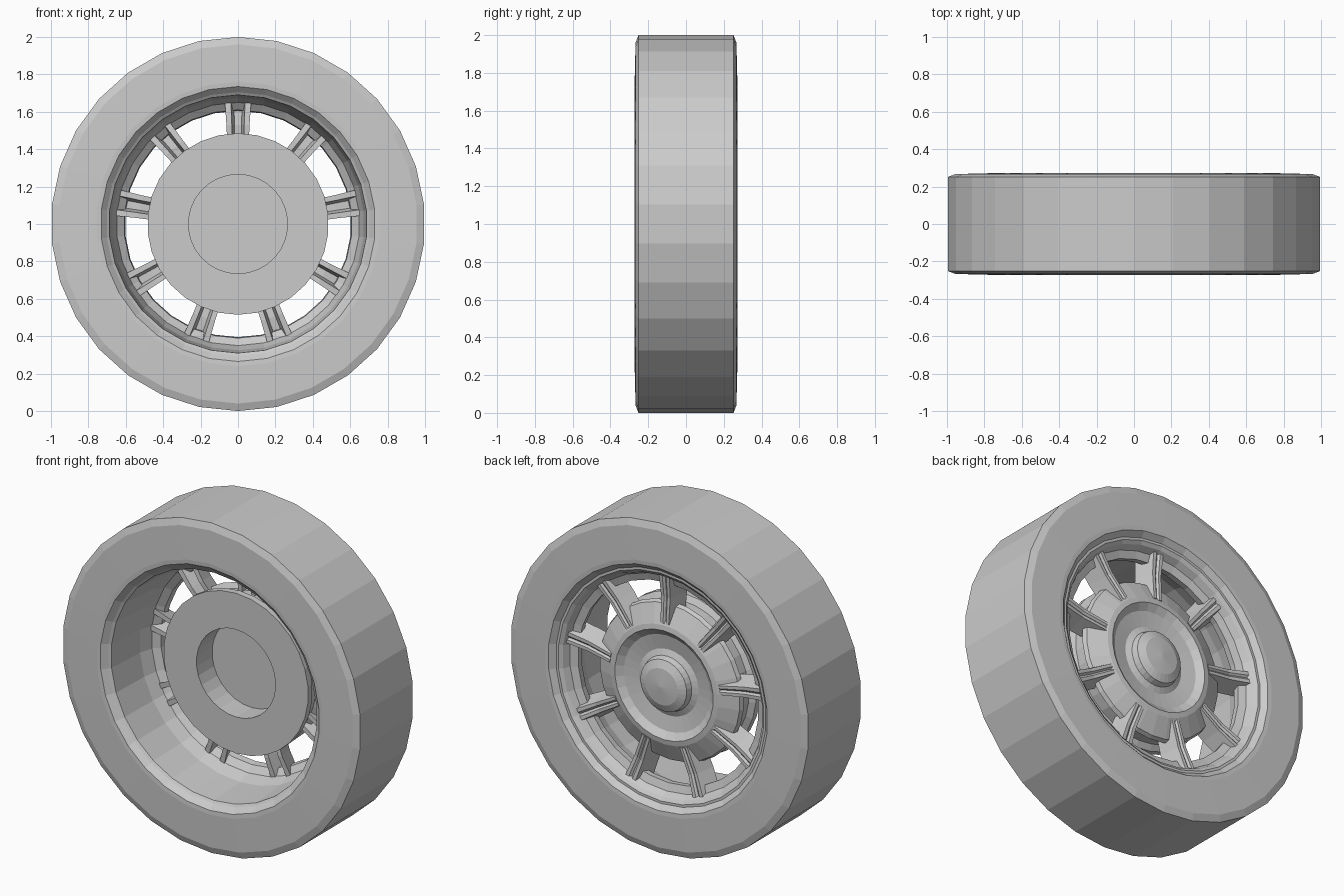
import bpy, bmesh, math
from mathutils import Matrix, Vector

cube = bpy.data.objects.get("Cube")
if cube:
    bpy.data.objects.remove(cube, do_unlink=True)

grey = bpy.data.materials.new("plain_grey")
grey.use_nodes = True
grey.diffuse_color = (0.6, 0.6, 0.6, 1)
grey.node_tree.nodes["Principled BSDF"].inputs["Base Color"].default_value = (0.6, 0.6, 0.6, 1)
CENTRE = Vector((0, 0, 1))


def finish(bm, name):
    bmesh.ops.remove_doubles(bm, verts=bm.verts, dist=0.0005)
    bmesh.ops.recalc_face_normals(bm, faces=bm.faces)
    mesh = bpy.data.meshes.new(name)
    bm.to_mesh(mesh)
    bm.free()
    mesh.materials.append(grey)
    obj = bpy.data.objects.new(name, mesh)
    obj.location = CENTRE
    bpy.context.collection.objects.link(obj)
    return obj


def lathe(name, profile, closed, sides=30):
    """Spin (radius, y) points around the axle."""
    bm = bmesh.new()
    verts = [bm.verts.new((0, y, r)) for r, y in profile]
    pairs = list(zip(verts, verts[1:]))
    if closed:
        pairs.append((verts[-1], verts[0]))
    edges = [bm.edges.new(p) for p in pairs]
    bmesh.ops.spin(bm, geom=verts + edges, cent=(0, 0, 0), axis=(0, 1, 0),
                   angle=math.tau, steps=sides, use_duplicate=False)
    return finish(bm, name)


# Tyre: flat tread, small chamfers, slightly raised side walls
half = [(0.70, 0.235), (0.735, 0.27), (0.76, 0.272), (0.96, 0.267), (1.0, 0.252)]
lathe("tyre", half + [(r, -y) for r, y in reversed(half)], True)

# Rim: deep barrel from the front, narrow throat near the back
lathe("rim", [(0.705, -0.24), (0.69, -0.23), (0.675, 0.02), (0.65, 0.10), (0.61, 0.13),
              (0.605, 0.17), (0.65, 0.185), (0.67, 0.225), (0.69, 0.24), (0.705, 0.24)], True)

# Hub: front disc with a round pocket, stepped and dished back with a domed cap
lathe("hub", [(0, 0.13), (0.265, 0.13), (0.265, -0.02), (0.485, -0.02), (0.485, 0.02),
              (0.45, 0.04), (0.45, 0.11), (0.48, 0.13), (0.47, 0.155), (0.36, 0.205),
              (0.33, 0.21), (0.29, 0.18), (0.20, 0.165), (0.165, 0.18), (0.155, 0.215),
              (0.11, 0.235), (0, 0.245)], False)

# Spokes: nine hollow-fronted ribs, widening slightly towards the rim
section = [(0.065, 0.09), (0.032, 0.205), (0.012, 0.205), (0, 0.195)]
inner = [(0, 0.165), (0.02, 0.165), (0.035, 0.09)]
outline = section + [(-x, y) for x, y in reversed(section[:-1])]
outline += [(-x, y) for x, y in reversed(inner[1:])] + inner
bm = bmesh.new()
for i in range(9):
    turn = Matrix.Rotation(i * math.tau / 9, 3, 'Y')
    rings = []
    for radius, width, drop in [(0.37, 0.85, 0.0), (0.53, 0.95, 0.01), (0.67, 1.1, -0.005)]:
        rings.append([bm.verts.new(turn @ Vector((x * width, y - drop, radius)))
                      for x, y in outline])
    for a, b in zip(rings, rings[1:]):
        for j in range(len(outline)):
            k = (j + 1) % len(outline)
            bm.faces.new((a[j], a[k], b[k], b[j]))
    bm.faces.new(rings[0])
    bm.faces.new(rings[-1])
finish(bm, "spokes")
